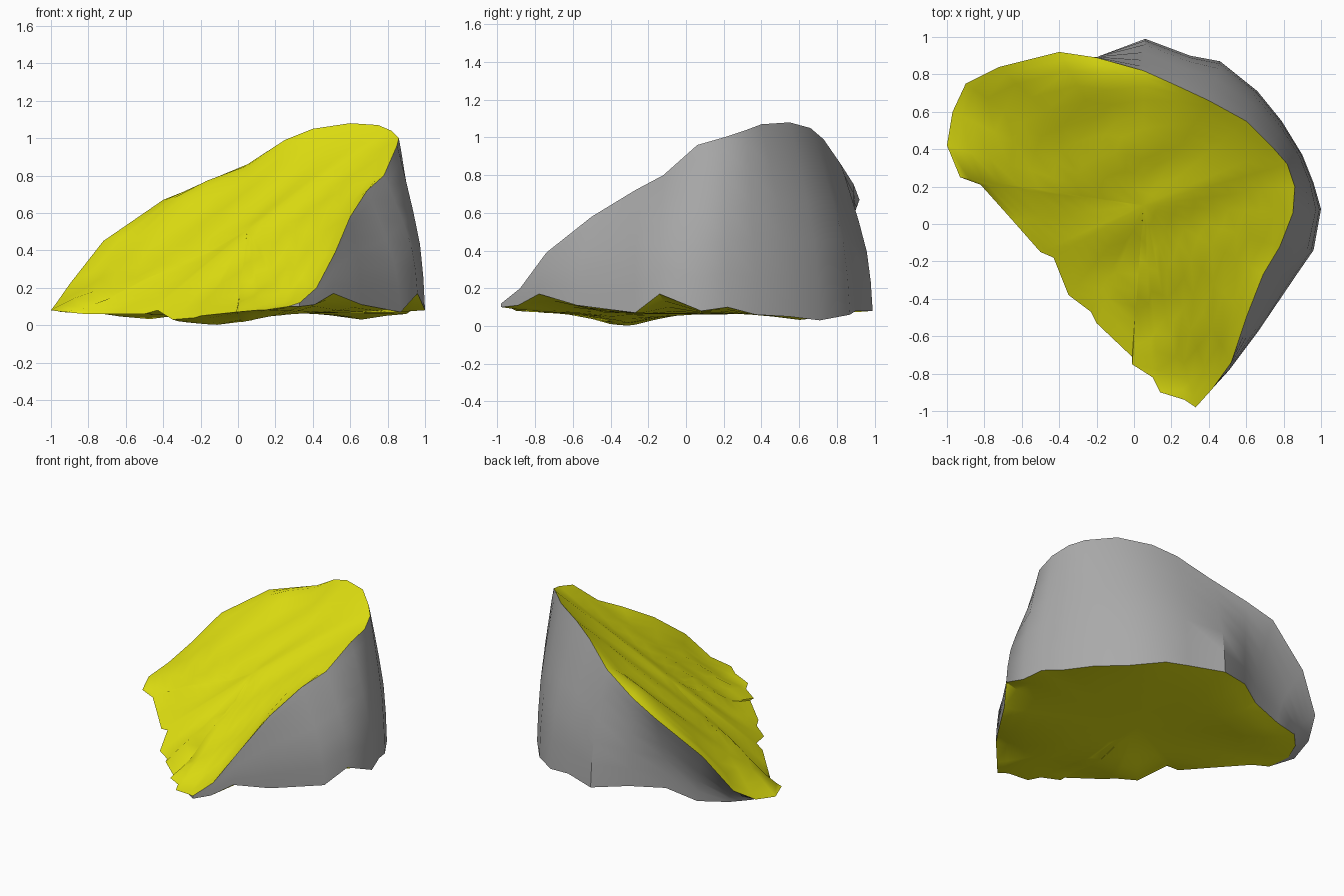
import bpy, bmesh, math

if "Cube" in bpy.data.objects:
    bpy.data.objects.remove(bpy.data.objects["Cube"], do_unlink=True)


def make_material(name, colour):
    mat = bpy.data.materials.new(name)
    mat.use_nodes = True
    mat.diffuse_color = colour
    shader = mat.node_tree.nodes["Principled BSDF"]
    shader.inputs["Base Color"].default_value = colour
    shader.inputs["Roughness"].default_value = 0.8
    return mat


yellow = make_material("yellow_cut_face", (0.8, 0.8, 0.006, 1))
grey = make_material("grey_stone", (0.4, 0.4, 0.4, 1))
YELLOW, GREY = 0, 1

# Upper rim of the curved wall, from the front tip round the back to the left-hand point
rim = [(.33, -.98, .12), (.42, -.88, .2), (.52, -.74, .39), (.6, -.5, .58), (.69, -.27, .72),
       (.78, -.12, .8), (.85, .06, .96), (.86, .2, 1), (.82, .32, 1.04), (.75, .4, 1.07),
       (.6, .55, 1.08), (.4, .66, 1.05), (.25, .73, .99), (.05, .82, .86), (-.2, .89, .75),
       (-.4, .92, .67), (-.72, .84, .45), (-.9, .75, .22), (-.97, .6, .12), (-1, .42, .08)]

# Matching foot of the wall
foot = [(.33, -.98, .1), (.41, -.89, .11), (.51, -.78, .17), (.66, -.58, .11), (.87, -.27, .07),
        (.96, -.14, .17), (1, .08, .08), (.96, .22, .1), (.9, .37, .06), (.79, .55, .05),
        (.66, .71, .03), (.46, .87, .06), (.3, .9, .08), (.06, .99, .08), (-.18, .9, .12),
        (-.38, .77, .11), (-.6, .73, .06), (-.8, .66, .08), (-.9, .55, .08), (-.95, .42, .07)]

# Thin jagged edge where the sloping face meets the base
jagged = [(-.93, .25, .07), (-.82, .21, .06), (-.65, .02, .06), (-.5, -.15, .06),
          (-.43, -.18, .08), (-.35, -.38, .03), (-.23, -.47, .04), (-.2, -.53, .05),
          (-.01, -.71, .07), (-.01, -.75, .07), (.1, -.82, .08), (.14, -.9, .08), (.27, -.94, .1)]

centre = (.05, .1)


def bump(x, y, px, py, wide, deep):
    return math.exp(-((x - px) / wide) ** 2 - ((y - py) / deep) ** 2)


def slope_height(x, y):
    """Sloping split face with slanting ridges and a swell behind the back rim."""
    along = (x + 1) * .725 + (y - .42) * .689
    ridges = .012 * math.cos(16.5 * (y - .5 * x - .03))
    return .08 + .78 * along + ridges + .05 * bump(x, y, -.3, .8, .4, .12)


def base_height(x, y):
    """Slightly uneven underside with two low spots."""
    return .065 - .065 * bump(x, y, -.14, -.33, .3, .2) - .045 * bump(x, y, -.5, .65, .3, .2)


bm = bmesh.new()


def add_face(verts, slot):
    face = bm.faces.new(verts)
    face.material_index = slot


def bridge(first, second, slot, closed):
    count = len(first)
    for i in range(count if closed else count - 1):
        j = (i + 1) % count
        add_face((first[i], first[j], second[j], second[i]), slot)


def cap(outline, scales, height, slot):
    """Fill an outline with shrinking rings that ease from its edge into a height rule."""
    cx, cy = centre
    previous = outline
    for scale in scales:
        ring = []
        for v in outline:
            x = cx + (v.co.x - cx) * scale
            y = cy + (v.co.y - cy) * scale
            edge_error = v.co.z - height(v.co.x, v.co.y)
            ring.append(bm.verts.new((x, y, height(x, y) + edge_error * scale ** 5)))
        bridge(previous, ring, slot, True)
        previous = ring
    middle = bm.verts.new((cx, cy, height(cx, cy)))
    for i, v in enumerate(previous):
        add_face((v, previous[(i + 1) % len(previous)], middle), slot)


# Bulging grey wall: each row drops by one share and moves outward by another
rows = []
for drop, out in [(0, 0), (.08, .13), (.22, .33), (.4, .58), (.6, .82), (.8, .94), (1, 1)]:
    row = []
    for a, b in zip(rim, foot):
        x, y = (a[k] + (b[k] - a[k]) * out for k in (0, 1))
        row.append(bm.verts.new((x, y, a[2] + (b[2] - a[2]) * drop)))
    rows.append(row)
for upper, lower in zip(rows, rows[1:]):
    bridge(upper, lower, GREY, False)

# Yellow sloping face and yellow underside share the jagged edge
edge = [bm.verts.new(p) for p in jagged]
cap(rows[0] + edge, (.95, .88, .78, .68, .57, .46, .34, .22, .1), slope_height, YELLOW)
cap(rows[-1] + edge, (.92, .8, .65, .48, .25), base_height, YELLOW)

# Close the two ends of the wall
add_face([row[0] for row in rows] + [edge[-1]], GREY)
add_face([row[-1] for row in rows] + [edge[0]], GREY)

bmesh.ops.recalc_face_normals(bm, faces=bm.faces)
mesh = bpy.data.meshes.new("rock_wedge")
bm.to_mesh(mesh)
bm.free()
mesh.materials.append(yellow)
mesh.materials.append(grey)
rock = bpy.data.objects.new("rock_wedge", mesh)
bpy.context.collection.objects.link(rock)

# Smooth stone surfaces with crisp broken edges
bpy.ops.object.select_all(action='DESELECT')
rock.select_set(True)
bpy.context.view_layer.objects.active = rock
bpy.ops.object.shade_smooth_by_angle(angle=math.radians(35))
